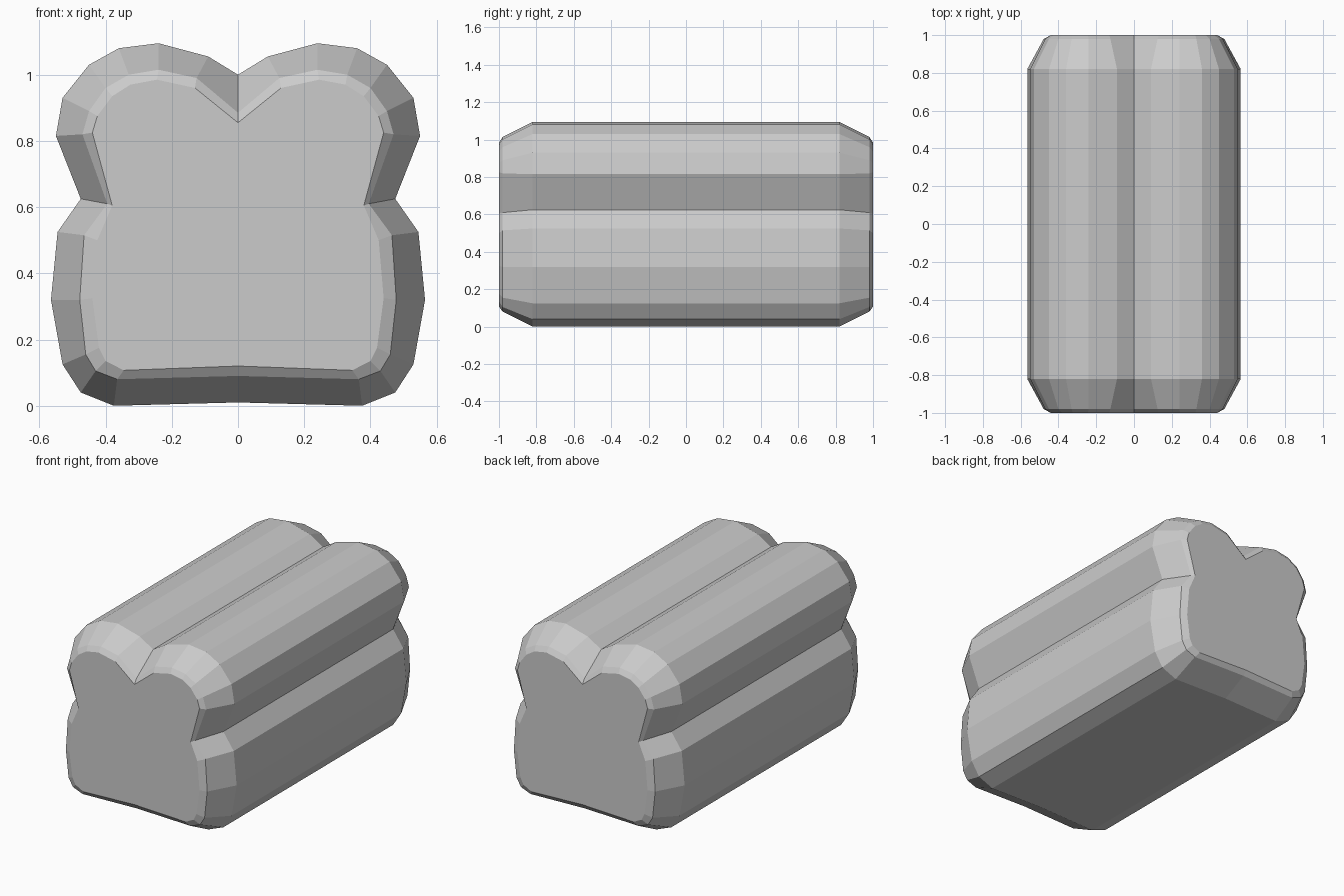
import bpy, bmesh

if "Cube" in bpy.data.objects:
    bpy.data.objects.remove(bpy.data.objects["Cube"])

# Right half of the loaf cross-section, bottom centre to top centre (x, z)
BODY = [(0, .015), (.375, .005), (.475, .045), (.53, .13), (.565, .325),
        (.545, .53), (.475, .63), (.55, .82), (.53, .935), (.45, 1.035),
        (.36, 1.085), (.24, 1.10), (.09, 1.06), (0, 1.005)]
BEVEL = [(0, .095), (.365, .085), (.43, .11), (.46, .16), (.478, .325),
         (.465, .52), (.395, .615), (.47, .825), (.45, .895), (.40, .965),
         (.33, 1.005), (.24, 1.02), (.125, .995), (0, .89)]
FACE = [(0, .125), (.345, .112), (.40, .14), (.42, .18), (.44, .33),
        (.425, .505), (.38, .61), (.44, .83), (.425, .88), (.38, .94),
        (.325, .975), (.245, .99), (.13, .965), (.015, .86)]
FACE[-1] = (0, .86)


def ring(bm, half, y):
    """Closed loop of vertices from a mirrored half profile."""
    loop = half + [(-x, z) for x, z in reversed(half[1:-1])]
    return [bm.verts.new((x, y, z - .005)) for x, z in loop]


# Loaf: body with two bevel steps at each end
bm = bmesh.new()
sections = [(FACE, -1), (BEVEL, -.98), (BODY, -.82),
            (BODY, .82), (BEVEL, .98), (FACE, 1)]
rings = [ring(bm, half, y) for half, y in sections]
for a, b in zip(rings, rings[1:]):
    n = len(a)
    for i in range(n):
        j = (i + 1) % n
        bm.faces.new((a[i], a[j], b[j], b[i]))

# Flat end slices
bm.faces.new(rings[0])
bm.faces.new(rings[-1])
bmesh.ops.recalc_face_normals(bm, faces=bm.faces[:])

mesh = bpy.data.meshes.new("bread_loaf")
bm.to_mesh(mesh)
bm.free()
loaf = bpy.data.objects.new("bread_loaf", mesh)
bpy.context.collection.objects.link(loaf)
